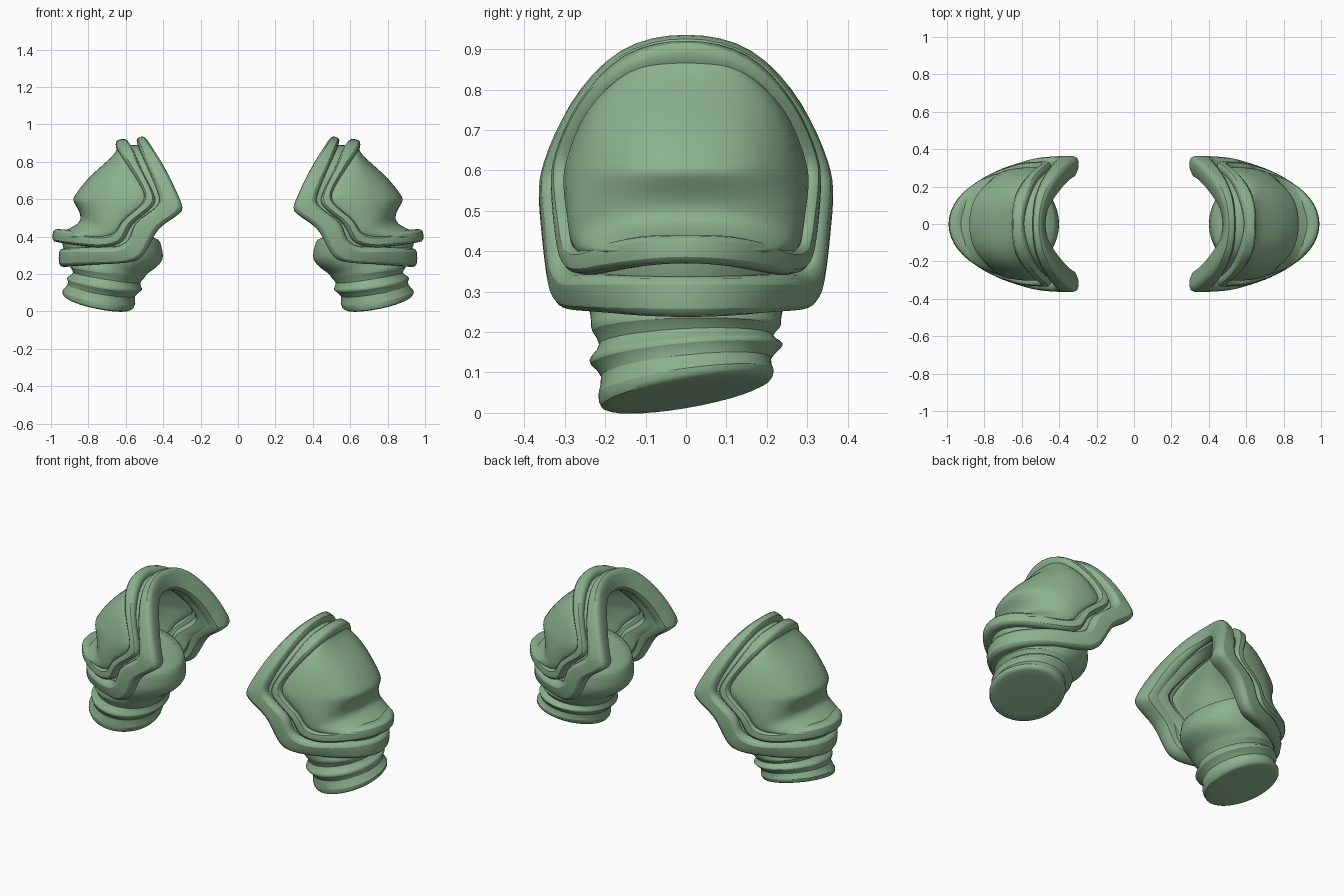
import bpy, bmesh, math
from mathutils import Vector as V

if "Cube" in bpy.data.objects:
    bpy.data.objects.remove(bpy.data.objects["Cube"])

green = bpy.data.materials.new("sage_green")
green.diffuse_color = (0.26, 0.44, 0.27, 1)
green.use_nodes = True
green.node_tree.nodes["Principled BSDF"].inputs["Base Color"].default_value = green.diffuse_color


def finish(name, bm, subsurf=1, solid=0):
    """Turn a bmesh into a smooth object mirrored to the other side."""
    bmesh.ops.remove_doubles(bm, verts=bm.verts, dist=0.0005)
    bmesh.ops.recalc_face_normals(bm, faces=bm.faces)
    me = bpy.data.meshes.new(name)
    bm.to_mesh(me)
    bm.free()
    ob = bpy.data.objects.new(name, me)
    bpy.context.collection.objects.link(ob)
    me.materials.append(green)
    if solid:
        m = ob.modifiers.new("thickness", 'SOLIDIFY')
        m.thickness, m.offset = solid, -1
    if subsurf:
        m = ob.modifiers.new("smooth", 'SUBSURF')
        m.levels = m.render_levels = subsurf
    ob.modifiers.new("other_side", 'MIRROR')
    bpy.context.view_layer.objects.active = ob
    ob.select_set(True)
    bpy.ops.object.shade_smooth_by_angle(angle=math.radians(50))
    ob.select_set(False)
    return ob


def skin(bm, rows, close_rows=False, close_cols=False):
    """Quads between neighbouring rows of points."""
    vs = [[bm.verts.new(p) for p in r] for r in rows]
    n, m = len(vs), len(vs[0])
    for i in range(n if close_rows else n - 1):
        for j in range(m if close_cols else m - 1):
            a, b = vs[i], vs[(i + 1) % n]
            bm.faces.new((a[j], a[(j + 1) % m], b[(j + 1) % m], b[j]))
    return vs


def spline(pts, closed, steps=2):
    """Smooth curve passing through the points."""
    pts, out = [V(p) for p in pts], []
    n = len(pts)
    for i in range(n if closed else n - 1):
        g = lambda k: pts[k % n] if closed else pts[max(0, min(n - 1, k))]
        p0, p1, p2, p3 = g(i - 1), g(i), g(i + 1), g(i + 2)
        for s in range(steps):
            t = s / steps
            out.append(0.5 * (2 * p1 + (p2 - p0) * t + (2 * p0 - 5 * p1 + 4 * p2 - p3) * t * t
                              + (3 * p1 - p0 - 3 * p2 + p3) * t ** 3))
    return out if closed else out + [pts[-1]]


def loop(half):
    """Closed loop from a half loop running top centre to bottom centre."""
    other = [(x, -y, z) for x, y, z in half[-2:0:-1]]
    return spline(half + other, True)


def band(name, a, b, depth_low, depth_high, sink=0.0, crown=0.01):
    """Padded band between two edge loops, thickened towards the inside."""
    la, lb = loop(a), loop(b)
    n, rows = len(la), []
    for i in range(n):
        tangent = (la[(i + 1) % n] + lb[(i + 1) % n]) - (la[i - 1] + lb[i - 1])
        inward = tangent.cross(lb[i] - la[i]).normalized()
        mid = (la[i] + lb[i]) / 2
        if inward.dot(V((0.62, 0, 0.56)) - mid) < 0:
            inward.negate()
        h = max(0, min(1, (mid.z - 0.35) / 0.2))
        depth = depth_low + (depth_high - depth_low) * h
        p, q = la[i] + inward * sink, lb[i] + inward * sink
        w = (q - p) * 0.06
        rows.append([p - w + inward * 0.012, p + w - inward * crown, q - w - inward * crown,
                     q + w + inward * 0.012, q + inward * depth, p + inward * depth])
    bm = bmesh.new()
    skin(bm, rows, True, True)
    finish(name, bm)


def middle(a, b):
    return [tuple((V(p) + V(q)) / 2) for p, q in zip(a, b)]


# Edge loops of the two rims, top centre to bottom centre
r1a = [(.50, 0, .935), (.47, .16, .90), (.39, .285, .765), (.31, .35, .60), (.31, .36, .53),
       (.43, .355, .45), (.49, .34, .33), (.56, .32, .262), (.75, .25, .25), (.90, .14, .243), (.955, 0, .24)]
r1b = [(.545, 0, .92), (.53, .16, .88), (.47, .28, .745), (.42, .34, .63), (.43, .35, .56),
       (.55, .34, .475), (.58, .335, .38), (.66, .31, .335), (.77, .265, .335), (.90, .15, .335), (.955, 0, .335)]
r2a = [(.595, 0, .918), (.57, .15, .888), (.52, .26, .77), (.45, .32, .63), (.46, .33, .56),
       (.58, .325, .47), (.62, .31, .375), (.72, .28, .345), (.82, .23, .35), (.94, .13, .365), (.99, 0, .375)]
r2b = [(.655, 0, .912), (.64, .15, .87), (.57, .26, .76), (.50, .315, .64), (.52, .32, .57),
       (.62, .31, .49), (.66, .30, .42), (.74, .27, .40), (.83, .22, .415), (.94, .13, .435), (.985, 0, .44)]
band("outer_rim", r1a, r1b, 0.09, 0.12)
band("inner_rim", r2a, r2b, 0.09, 0.07)
band("rim_groove", middle(r1a, r1b), middle(r2a, r2b), 0.08, 0.08, sink=0.03, crown=0)

# Domed shell: rounded U sections from the rim edge over the spine
edge = [(.635, .01, .895), (.625, .145, .85), (.555, .25, .755), (.485, .30, .635), (.505, .31, .565),
        (.61, .30, .48), (.65, .29, .41), (.73, .26, .385), (.83, .21, .39)]
spine = [(.64, 0, .89), (.665, 0, .835), (.79, 0, .725), (.875, 0, .62), (.88, 0, .585),
         (.85, 0, .535), (.845, 0, .48), (.91, 0, .44), (.97, 0, .415)]
rows = []
for e, s in zip(spline(edge, False), spline(spine, False)):
    row = []
    for k in range(17):
        f = math.pi * (k / 16 - 0.5)
        c, d = abs(math.cos(f)) ** 0.7, math.copysign(abs(math.sin(f)) ** 0.95, f)
        d *= 1 - 0.08 * math.sin(2 * f) ** 2
        row.append((e.x + (s.x - e.x) * c, e.y * d, e.z + (s.z - e.z) * c))
    rows.append(row)
bm = bmesh.new()
skin(bm, rows)
finish("shoulder_shell", bm, 1, 0.03)

# Ribbed sleeve: tilted ellipses (centre x, centre z, radius x, radius y, slope x, slope y)
rings = [(.75, .045, .175, .20, .2, .17), (.75, .046, .182, .21, .2, .17), (.745, .075, .205, .225, .17, .14),
         (.73, .115, .17, .20, .17, .1), (.715, .145, .205, .245, .16, .09), (.71, .155, .20, .24, .16, .08),
         (.70, .18, .17, .205, .16, .05), (.70, .21, .205, .24, .14, .02), (.69, .225, .20, .235, .12, 0),
         (.655, .25, .22, .24, .08, 0), (.635, .30, .238, .25, .1, 0), (.63, .36, .23, .25, .2, 0),
         (.62, .44, .205, .24, .32, 0), (.62, .455, .195, .232, .33, 0)]
rows = []
for cx, cz, rx, ry, sx, sy in rings:
    row = []
    for k in range(32):
        a = 2 * math.pi * k / 32
        x, y = rx * math.cos(a), ry * math.sin(a)
        row.append((cx + x, y, cz + sx * x + sy * y))
    rows.append(row)
bm = bmesh.new()
vs = skin(bm, rows, False, True)
bm.faces.new(vs[0])
bm.faces.new(vs[-1])
finish("ribbed_sleeve", bm, 1)
